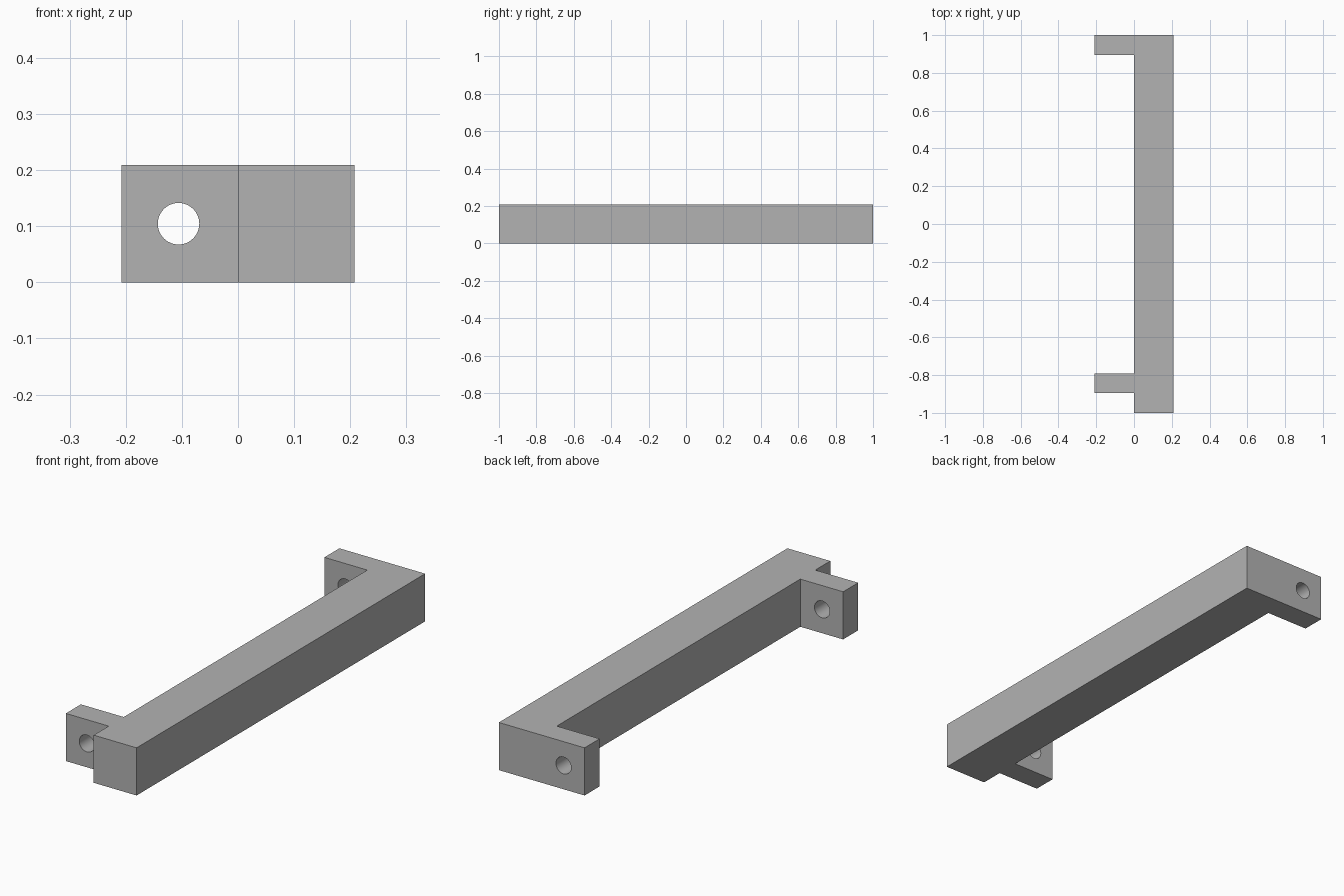
import bpy
import bmesh
from math import radians

cube = bpy.data.objects.get("Cube")
if cube:
    bpy.data.objects.remove(cube, do_unlink=True)

HALF_WIDTH = 0.208
HEIGHT = 0.209
TAB_DEPTH = 0.104
FRONT_TAB_Y = -0.896

# Plain grey finish
grey = bpy.data.materials.new("plain_grey")
grey.use_nodes = True
grey.diffuse_color = (0.45, 0.45, 0.45, 1)
grey.node_tree.nodes["Principled BSDF"].inputs["Base Color"].default_value = grey.diffuse_color

# Plan outline: long bar with one tab flush at the back and one set in from the front
front, back = FRONT_TAB_Y, 1 - TAB_DEPTH
outline = [
    (0, -1), (HALF_WIDTH, -1), (HALF_WIDTH, 1), (-HALF_WIDTH, 1),
    (-HALF_WIDTH, back), (0, back),
    (0, front + TAB_DEPTH), (-HALF_WIDTH, front + TAB_DEPTH),
    (-HALF_WIDTH, front), (0, front),
]
bm = bmesh.new()
base = bm.faces.new([bm.verts.new((x, y, 0)) for x, y in outline])
extruded = bmesh.ops.extrude_face_region(bm, geom=[base])["geom"]
top_verts = [v for v in extruded if isinstance(v, bmesh.types.BMVert)]
bmesh.ops.translate(bm, verts=top_verts, vec=(0, 0, HEIGHT))
bmesh.ops.recalc_face_normals(bm, faces=bm.faces)
mesh = bpy.data.meshes.new("handle_bar")
bm.to_mesh(mesh)
bm.free()
mesh.materials.append(grey)
bar = bpy.data.objects.new("handle_bar", mesh)
bpy.context.collection.objects.link(bar)

# Bolt hole through both tabs
bpy.ops.mesh.primitive_cylinder_add(
    vertices=48, radius=0.037, depth=3,
    location=(-HALF_WIDTH / 2 - 0.002, 0, HEIGHT / 2), rotation=(radians(90), 0, 0))
cutter = bpy.context.object
cutter.name = "hole_cutter"
cutter.hide_render = True
cutter.data.materials.append(grey)

holes = bar.modifiers.new("bolt_holes", "BOOLEAN")
holes.operation = "DIFFERENCE"
holes.solver = "EXACT"
holes.object = cutter

bpy.ops.object.select_all(action="DESELECT")
bar.select_set(True)
bpy.context.view_layer.objects.active = bar
bpy.ops.object.modifier_apply(modifier=holes.name)
bpy.data.objects.remove(cutter, do_unlink=True)
bpy.ops.object.shade_smooth_by_angle(angle=radians(30))
